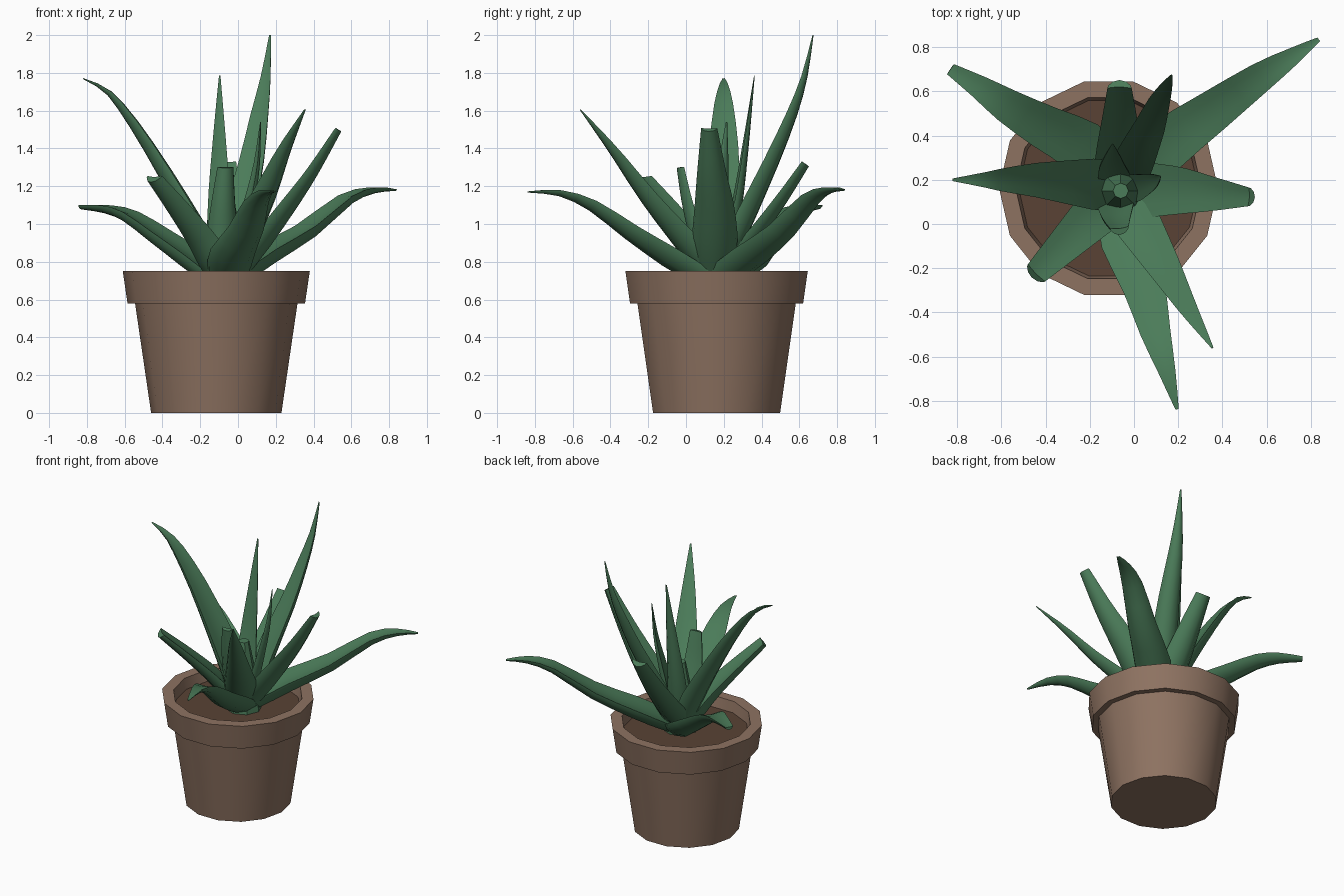
import bpy, bmesh, math
from mathutils import Vector

if "Cube" in bpy.data.objects:
    bpy.data.objects.remove(bpy.data.objects["Cube"])


def material(name, rgb):
    m = bpy.data.materials.new(name)
    m.diffuse_color = (*rgb, 1)
    m.use_nodes = True
    m.node_tree.nodes["Principled BSDF"].inputs["Base Color"].default_value = m.diffuse_color
    return m


CLAY = material("clay", (0.27, 0.17, 0.12))
SOIL = material("soil", (0.10, 0.055, 0.035))
GREEN = material("leaf_green", (0.07, 0.20, 0.10))


def loft(name, rings, mat, cap_start=True, cap_end=True, angle=35):
    """Skin closed rings of points into one object."""
    bm = bmesh.new()
    vs = [[bm.verts.new(p) for p in r] for r in rings]
    n = len(vs[0])
    for a, b in zip(vs, vs[1:]):
        for i in range(n):
            j = (i + 1) % n
            bm.faces.new((a[i], a[j], b[j], b[i]))
    if cap_start:
        bm.faces.new(vs[0][::-1])
    if cap_end:
        bm.faces.new(vs[-1])
    bmesh.ops.recalc_face_normals(bm, faces=bm.faces)
    me = bpy.data.meshes.new(name)
    bm.to_mesh(me)
    bm.free()
    me.materials.append(mat)
    ob = bpy.data.objects.new(name, me)
    bpy.context.collection.objects.link(ob)
    bpy.ops.object.select_all(action='DESELECT')
    ob.select_set(True)
    bpy.context.view_layer.objects.active = ob
    bpy.ops.object.shade_smooth_by_angle(angle=math.radians(angle))
    return ob


def circle(r, z, n=14, c=(-0.115, 0.162)):
    return [(c[0] + r * math.cos(2 * math.pi * i / n),
             c[1] + r * math.sin(2 * math.pi * i / n), z) for i in range(n)]


# 14-sided pot with a stepped rim, and the soil inside
loft("pot", [circle(r, z) for r, z in
             [(0.345, 0), (0.43, 0.58), (0.47, 0.58), (0.495, 0.75),
              (0.42, 0.75), (0.40, 0.64)]], CLAY)
loft("soil", [circle(0.40, 0.645), circle(0.408, 0.675)], SOIL)

# Leaf cross-section: slightly hollow top, rounded underside
SECTION = [(-1, 0.36), (-0.5, 0.27), (0, 0.22), (0.5, 0.27), (1, 0.36), (0.93, 0.1),
           (0.55, -0.3), (0, -0.46), (-0.55, -0.3), (-0.93, 0.1)]


def spline(pts, t):
    """Catmull-Rom through pts, t in 0..len-1."""
    i = min(int(t), len(pts) - 2)
    u = t - i
    p1, p2 = pts[i], pts[i + 1]
    p0 = pts[i - 1] if i else p1 * 2 - p2
    p3 = pts[i + 2] if i + 2 < len(pts) else p2 * 2 - p1
    return 0.5 * (2 * p1 + (p2 - p0) * u + (2 * p0 - 5 * p1 + 4 * p2 - p3) * u * u
                  + (3 * p1 - p0 - 3 * p2 + p3) * u ** 3)


def leaf(name, path, base, tip, rings=11):
    pts = [Vector(p) for p in path]
    out = pts[-1] - pts[0]
    side = Vector((out.y, -out.x, 0)).normalized()
    end = len(pts) - 1
    result = []
    for k in range(rings):
        s = k / (rings - 1)
        t = s * end
        c = spline(pts, t)
        d = (spline(pts, min(t + 0.05, end)) - spline(pts, max(t - 0.05, 0))).normalized()
        up = side.cross(d).normalized()
        # narrow at the root, fullest low down, tapering to the tip
        w = 0.5 * (tip + (base - tip) * (1 - s ** 1.15)) * min(1, 0.75 + 1.6 * s)
        result.append([c + side * (w * a) + up * (w * b) for a, b in SECTION])
    return loft(name, result, GREEN, angle=40)


# Long spreading leaves
leaf("leaf_low_right_back", [(-0.02, 0.2, 0.71), (0.15, 0.36, 0.83), (0.37, 0.52, 0.96),
                             (0.58, 0.67, 1.13), (0.72, 0.76, 1.18), (0.835, 0.835, 1.18)], 0.28, 0.02)
leaf("leaf_low_left_back", [(-0.12, 0.22, 0.71), (-0.25, 0.36, 0.81), (-0.42, 0.45, 0.93),
                            (-0.58, 0.54, 1.04), (-0.7, 0.62, 1.08), (-0.83, 0.7, 1.09)], 0.28, 0.055)
leaf("leaf_low_front", [(-0.05, 0.1, 0.71), (-0.02, -0.1, 0.83), (0.05, -0.3, 0.96),
                        (0.1, -0.5, 1.1), (0.15, -0.67, 1.165), (0.195, -0.838, 1.17)], 0.29, 0.015)
leaf("leaf_tall_left", [(-0.1, 0.17, 0.72), (-0.2, 0.18, 0.95), (-0.33, 0.19, 1.18),
                        (-0.47, 0.2, 1.41), (-0.6, 0.2, 1.6), (-0.7, 0.2, 1.71), (-0.82, 0.2, 1.77)], 0.27, 0.012)
leaf("leaf_tall_back", [(-0.03, 0.19, 0.74), (0.02, 0.33, 1.05), (0.08, 0.46, 1.33),
                        (0.12, 0.565, 1.58), (0.15, 0.63, 1.78), (0.17, 0.673, 2.0)], 0.21, 0.01)
leaf("leaf_tall_front", [(-0.05, 0.15, 0.72), (0.02, 0.0, 0.89), (0.14, -0.2, 1.13),
                         (0.25, -0.39, 1.39), (0.355, -0.56, 1.605)], 0.27, 0.01)

# Blunt-ended leaves
leaf("leaf_blunt_back", [(-0.07, 0.18, 0.73), (-0.07, 0.35, 0.93), (-0.065, 0.5, 1.13),
                         (-0.065, 0.63, 1.32)], 0.24, 0.11)
leaf("leaf_blunt_right", [(-0.02, 0.15, 0.72), (0.22, 0.15, 1.04), (0.38, 0.135, 1.26),
                          (0.53, 0.122, 1.5)], 0.27, 0.085)
leaf("leaf_blunt_left_front", [(-0.1, 0.12, 0.72), (-0.2, 0.02, 0.9), (-0.32, -0.1, 1.07),
                               (-0.45, -0.23, 1.24)], 0.25, 0.11)

# Inner upright leaves and the centre bud
leaf("leaf_inner_back", [(-0.08, 0.2, 0.74), (-0.1, 0.27, 1.1), (-0.1, 0.32, 1.45),
                         (-0.097, 0.362, 1.785)], 0.17, 0.008)
leaf("leaf_inner_right", [(-0.02, 0.16, 0.75), (0.05, 0.18, 1.05), (0.1, 0.2, 1.3),
                          (0.12, 0.215, 1.54)], 0.15, 0.008)
leaf("leaf_inner_front", [(-0.08, 0.1, 0.75), (-0.08, 0.05, 0.95), (-0.075, 0.005, 1.12),
                          (-0.065, -0.03, 1.3)], 0.19, 0.085)
leaf_c = (-0.06, 0.15)
loft("centre_bud", [circle(r, z, 8, leaf_c) for r, z in
                    [(0.12, 0.66), (0.10, 0.82), (0.065, 1.0), (0.035, 1.15)]], GREEN)
